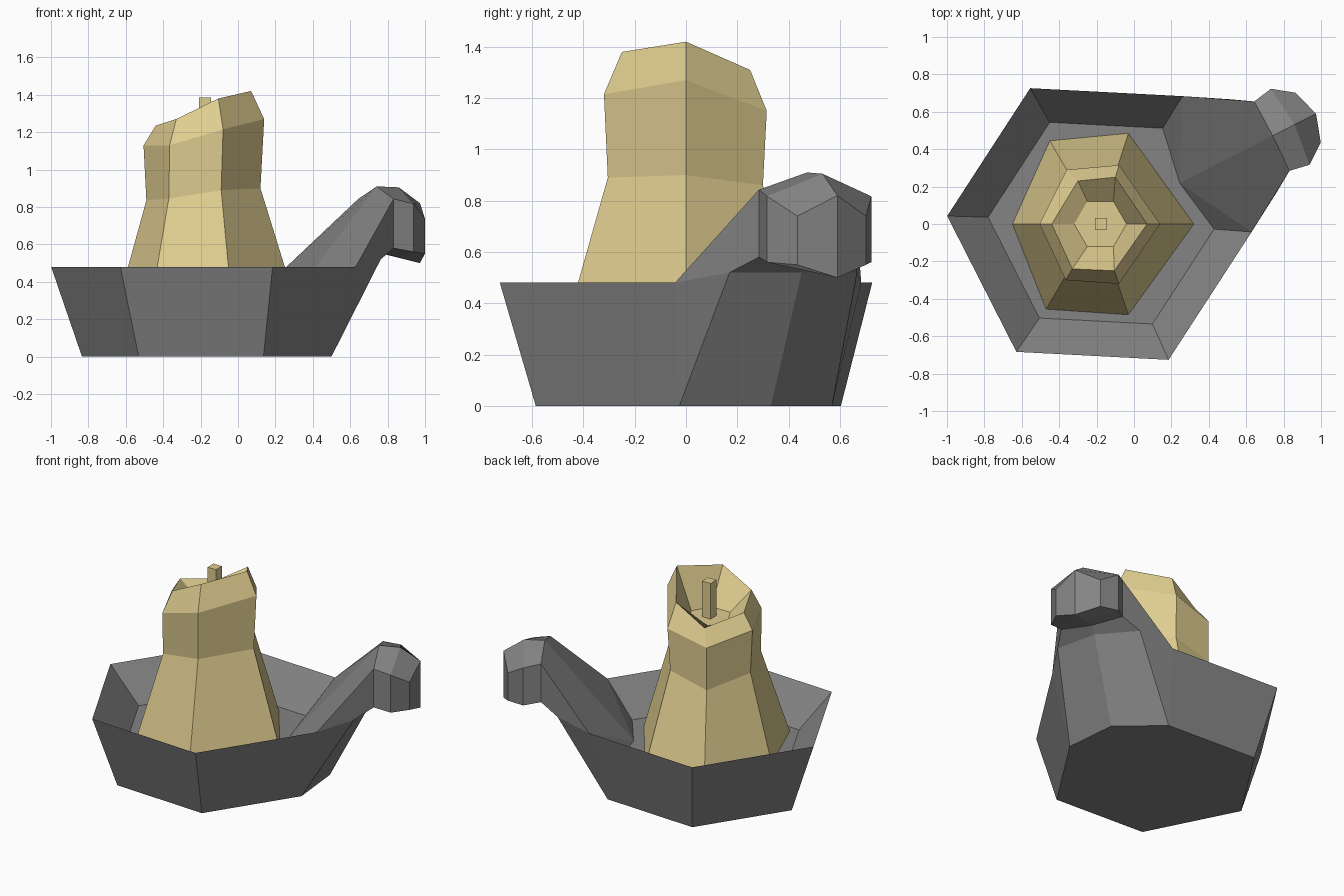
import bpy, bmesh, math
from mathutils import Vector

if "Cube" in bpy.data.objects:
    bpy.data.objects.remove(bpy.data.objects["Cube"])

CX = -0.185                      # centre of the dish
AX = math.radians(27)            # handle direction


def material(name, rgb):
    m = bpy.data.materials.new(name)
    m.diffuse_color = (*rgb, 1)
    m.use_nodes = True
    m.node_tree.nodes["Principled BSDF"].inputs["Base Color"].default_value = m.diffuse_color
    return m


metal = material("dark grey metal", (0.23, 0.23, 0.23))
wax = material("yellow wax", (0.74, 0.61, 0.28))


def finish(name, bm, mat):
    bmesh.ops.remove_doubles(bm, verts=bm.verts, dist=0.0005)
    bmesh.ops.recalc_face_normals(bm, faces=bm.faces)
    me = bpy.data.meshes.new(name)
    bm.to_mesh(me)
    bm.free()
    me.materials.append(mat)
    ob = bpy.data.objects.new(name, me)
    bpy.context.collection.objects.link(ob)
    return ob


def local(r, s, z):
    """Point given along (r) and across (s) the handle axis."""
    c, n = math.cos(AX), math.sin(AX)
    return Vector((CX + r * c - s * n, r * n + s * c, z))


def face(bm, pts):
    bm.faces.new([bm.verts.new(p) for p in pts])


def corners(radius, z, shift=0):
    return [local(shift + radius * math.cos(math.radians(30 + 60 * k)),
                  radius * math.sin(math.radians(30 + 60 * k)), z) for k in range(6)]


# Hexagonal dish with a sharp rim; the side between corners 5 and 0 is the handle
bm = bmesh.new()
bottom, rim, floor = corners(0.668, 0, 0.02), corners(0.815, 0.48), corners(0.605, 0.255, 0.01)
for k in range(5):
    face(bm, [bottom[k], bottom[k + 1], rim[k + 1], rim[k]])
    face(bm, [rim[k], rim[k + 1], floor[k + 1], floor[k]])
floor_mid, bottom_mid = local(0.482, 0, 0.255), local(0.73, 0, 0)
face(bm, floor + [floor_mid])
face(bm, bottom + [bottom_mid])

# Handle rows: (side r, side s, side z, middle r, middle z)
top_rows = [(1.035, 0.208, 0.843, 1.04, 0.91),
            (1.145, 0.228, 0.817, 1.172, 0.905),
            (1.252, 0.15, 0.74, 1.30, 0.82)]
low_rows = [(0.922, 0.279, 0.52, 0.993, 0.52),
            (1.035, 0.208, 0.58, 1.04, 0.56),
            (1.145, 0.228, 0.56, 1.172, 0.53),
            (1.252, 0.15, 0.55, 1.30, 0.50)]
for sign, i in ((1, 0), (-1, 5)):
    def rows(data):
        return [(local(r, s * sign, z), local(mr, 0, mz)) for r, s, z, mr, mz in data]
    top = [(rim[i], floor_mid)] + rows(top_rows)
    low = [(bottom[i], bottom_mid)] + rows(low_rows)
    for strip in (top, low):
        for a, b in zip(strip, strip[1:]):
            face(bm, [a[0], b[0], b[1], a[1]])
    face(bm, [rim[i], floor[i], floor_mid])
    face(bm, [rim[i], low[1][0], low[0][0]])
    for j in range(3):
        face(bm, [top[j][0], top[j + 1][0], low[j + 2][0], low[j + 1][0]])
    face(bm, [top[3][0], top[3][1], low[4][1], low[4][0]])
finish("dish_with_handle", bm, metal)

# Candle: six-sided rings (counter-clockwise from +x), slanted towards the top
rings = [
    [(.32, 0, .255), (-.03, .485, .255), (-.45, .445, .255),
     (-.65, 0, .255), (-.47, -.455, .255), (-.03, -.485, .255)],
    [(.12, 0, .90), (-.09, .30, .86), (-.36, .29, .79),
     (-.49, 0, .835), (-.37, -.285, .845), (-.09, -.305, .89)],
    [(.14, 0, 1.27), (-.08, .315, 1.15), (-.36, .29, 1.08),
     (-.505, 0, 1.13), (-.365, -.30, 1.13), (-.08, -.32, 1.215)],
    [(.07, 0, 1.42), (-.10, .25, 1.31), (-.30, .23, 1.18),
     (-.44, 0, 1.235), (-.33, -.24, 1.27), (-.105, -.25, 1.38)],
]
# melted hollow
rings.append([(-.18 + .14 * math.cos(k * math.pi / 3), .14 * math.sin(k * math.pi / 3), 1.14)
              for k in range(6)])
bm = bmesh.new()
for a, b in zip(rings, rings[1:]):
    for k in range(6):
        n = (k + 1) % 6
        face(bm, [a[k], a[n], b[n], b[k]])
face(bm, rings[0])
face(bm, rings[-1])
finish("candle", bm, wax)

# Wick
bm = bmesh.new()
bmesh.ops.create_cube(bm, size=1)
for v in bm.verts:
    v.co = Vector((-.177 + v.co.x * .064, v.co.y * .064, 1.255 + v.co.z * .26))
finish("wick", bm, wax)
